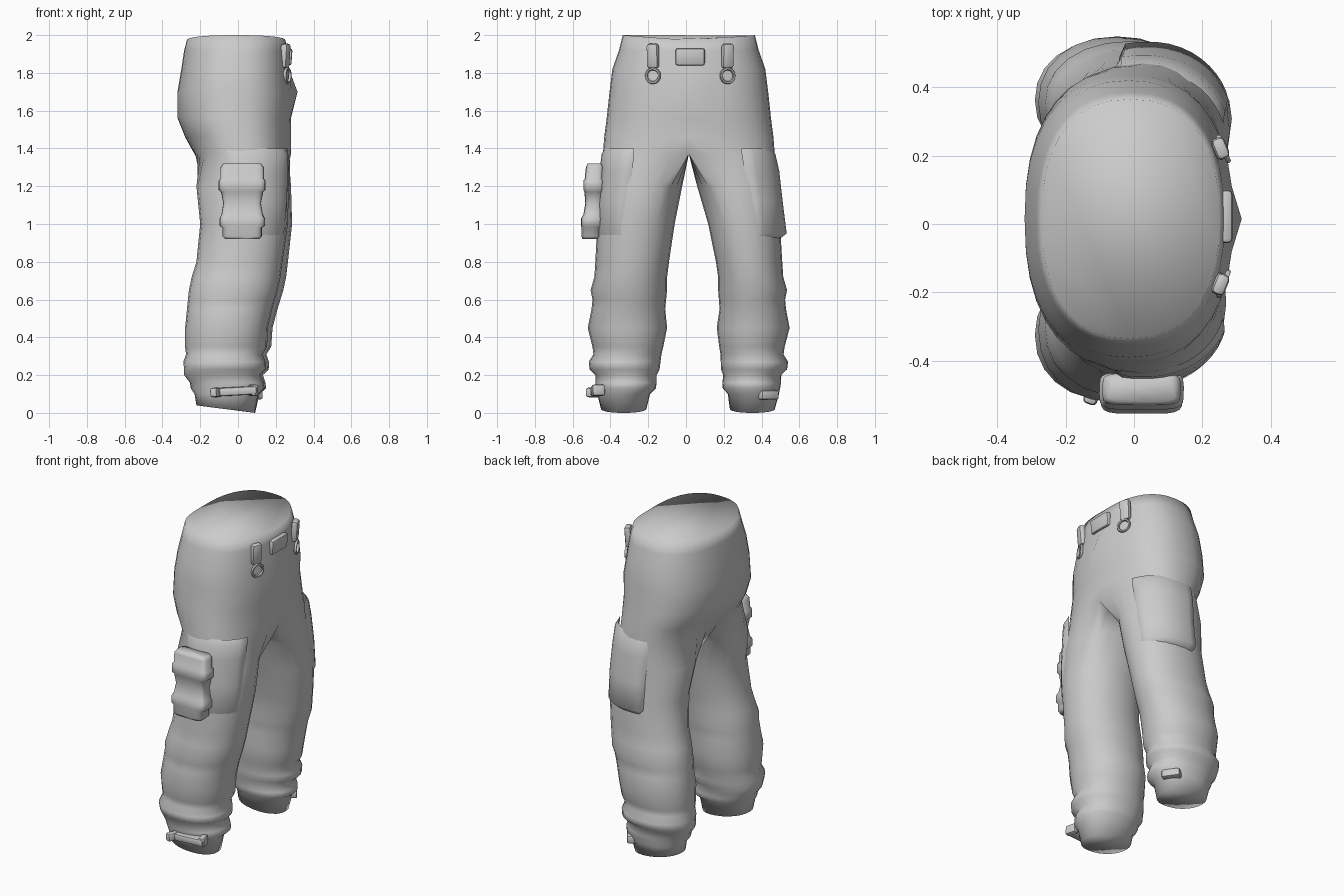
import bpy, bmesh
from math import sin, cos, pi, radians
from mathutils import Vector, Matrix

cube = bpy.data.objects.get("Cube")
if cube:
    bpy.data.objects.remove(cube)

cloth = bpy.data.materials.new("light grey cloth")
cloth.use_nodes = True
GREY = (0.6, 0.6, 0.6, 1)
cloth.diffuse_color = GREY
cloth.node_tree.nodes["Principled BSDF"].inputs["Base Color"].default_value = GREY

# Leg sections: height, back x, front x, outer y, inner y
LEG = [(.02, -.22, .09, .46, .22), (.1, -.23, .11, .48, .2), (.13, -.25, .145, .485, .17),
       (.16, -.255, .14, .49, .165), (.2, -.285, .125, .49, .165), (.23, -.285, .155, .52, .15),
       (.27, -.29, .155, .525, .145), (.31, -.275, .14, .5, .14), (.35, -.28, .165, .505, .13),
       (.45, -.28, .17, .53, .11), (.55, -.27, .195, .51, .12), (.6, -.265, .21, .505, .115),
       (.65, -.26, .225, .515, .11), (.72, -.245, .24, .495, .11), (.8, -.22, .25, .49, .1),
       (1, -.2, .275, .48, .07), (1.2, -.22, .275, .465, .03)]
# Hip sections: height, back x, front x, half width
HIP = [(1.37, -.23, .28, .455), (1.46, -.28, .28, .448), (1.56, -.32, .28, .435),
       (1.7, -.32, .29, .42), (1.82, -.3, .27, .405), (1.92, -.285, .265, .37),
       (1.98, -.27, .25, .35)]
N, HALF = 24, 9     # points per leg ring; ring steps from outer side to the centre seam


def power(v, e=.85):
    return abs(v) ** e * (1 if v > 0 else -1)


def leg_point(side, row, angle, grow=0):
    z, back, front, out, inn = row
    swell = sin(pi * z / 1.37)
    front += .015 * swell * side
    if side > 0:
        inn += .05 * swell
        out += .01 * swell
    x = (back + front) / 2 + ((front - back) / 2 + grow) * power(sin(angle), .93)
    y = (out + inn) / 2 + ((out - inn) / 2 + grow) * power(cos(angle), .93)
    tilt = -.02 * sin(angle) if z < .05 else 0
    return Vector((x, .01 + side * y, z + tilt))


def hip_point(side, row, k):
    z, back, front, width = row
    a = k / HALF * pi / 2
    x = (back + front) / 2 + (front - back) / 2 * power(sin(a))
    if k == HALF and 1.6 < z < 1.75:
        x += .025
    if z > 1.95:
        z += .025 * cos(a) - .005
    return Vector((x, .015 + side * width * power(cos(a)), z))


def section(z):
    rows = LEG + [HIP[0] + (0,)]
    for a, b in zip(rows, rows[1:]):
        if a[0] <= z <= b[0]:
            f = (z - a[0]) / (b[0] - a[0])
            return tuple(p + (q - p) * f for p, q in zip(a, b))


def finish(bm, name, angle=50):
    bmesh.ops.recalc_face_normals(bm, faces=bm.faces)
    mesh = bpy.data.meshes.new(name)
    bm.to_mesh(mesh)
    bm.free()
    ob = bpy.data.objects.new(name, mesh)
    bpy.context.collection.objects.link(ob)
    mesh.materials.append(cloth)
    bpy.ops.object.select_all(action='DESELECT')
    ob.select_set(True)
    bpy.context.view_layer.objects.active = ob
    bpy.ops.object.shade_smooth_by_angle(angle=radians(angle))


def bridge(bm, lower, upper, closed=True):
    n = len(lower)
    for i in range(n if closed else n - 1):
        j = (i + 1) % n
        bm.faces.new((lower[i], lower[j], upper[j], upper[i]))


# Trousers: two lofted legs that share a seam and open into the hips
bm = bmesh.new()
steps = range(-HALF, N - HALF)
for side in (-1, 1):
    rings = [[bm.verts.new(leg_point(side, r, k * 2 * pi / N)) for k in steps] for r in LEG]
    bm.faces.new(rings[0])
    front, back = hip_point(side, HIP[0], HALF), hip_point(side, HIP[0], -HALF)
    top = []
    for k in steps:
        if k <= HALF:
            p = hip_point(side, HIP[0], k)
        else:
            p = front.lerp(back, (k - HALF) / (N - 2 * HALF))
        top.append(bm.verts.new(p))
    rings.append(top)
    for a, b in zip(rings, rings[1:]):
        bridge(bm, a, b)
    previous = top[:2 * HALF + 1]
    for row in HIP[1:]:
        ring = [bm.verts.new(hip_point(side, row, k)) for k in range(-HALF, HALF + 1)]
        bridge(bm, previous, ring, closed=False)
        previous = ring
bmesh.ops.remove_doubles(bm, verts=bm.verts, dist=.001)
rim = [e for e in bm.edges if e.is_boundary]
bmesh.ops.edgeloop_fill(bm, edges=rim)
finish(bm, "trousers", 180)

# Thigh pockets: thin shells on the outer front of each leg that sink into the cloth
for side, name, flare in ((-1, "right_thigh_pocket", 0), (1, "left_thigh_pocket", .03)):
    bm = bmesh.new()
    lines = []
    for z, grow, share in ((1.4, -.015, 0), (1.37, .003, .2), (1.28, .007, .5), (1.12, .008, .6),
                           (.95, .003, 1), (.925, -.01, .3)):
        line = []
        for i in range(13):
            angle = radians(-20 + 8 * i)
            lift = grow + flare * share * cos(angle) ** 3
            if i in (0, 12):
                lift = -.012
            p = leg_point(side, section(min(z, 1.37)), angle, lift)
            p.z = z
            line.append(bm.verts.new(p))
        lines.append(line)
    for a, b in zip(lines, lines[1:]):
        bridge(bm, a, b, closed=False)
    finish(bm, name, 60)


def rounded_stack(name, rows, cx, cy):
    """Loft of rounded rectangles: height, half width, half depth, depth shift."""
    bm = bmesh.new()
    rings = []
    for z, w, d, shift in rows:
        rings.append([bm.verts.new((cx + w * power(cos(a), .4), cy + shift + d * power(sin(a), .4), z))
                      for a in (i * pi / 10 + .01 for i in range(20))])
    for a, b in zip(rings, rings[1:]):
        bridge(bm, a, b)
    bm.faces.new(rings[0])
    bm.faces.new(rings[-1])
    finish(bm, name, 70)


# Strapped pouch on the right thigh
rounded_stack("thigh_pouch", [
    (.92, .09, .04, -.02), (.935, .105, .05, -.015), (.98, .105, .05, -.015),
    (.99, .12, .057, -.01), (1.03, .12, .057, -.01), (1.05, .11, .05, -.005),
    (1.11, .1, .045, 0), (1.17, .112, .05, 0), (1.18, .124, .055, 0), (1.23, .124, .055, 0),
    (1.24, .115, .048, 0), (1.3, .115, .047, .005), (1.32, .1, .038, .005)], .022, -.488)


def block(name, size, loc, rot=(0, 0, 0), bevel=.012):
    bm = bmesh.new()
    bmesh.ops.create_cube(bm, size=1)
    bmesh.ops.scale(bm, vec=size, verts=bm.verts)
    bmesh.ops.bevel(bm, geom=bm.edges[:], offset=bevel, segments=2, affect='EDGES', profile=.5)
    for angle, axis in zip(rot, 'XYZ'):
        bmesh.ops.rotate(bm, verts=bm.verts, matrix=Matrix.Rotation(radians(angle), 3, axis))
    bmesh.ops.translate(bm, verts=bm.verts, vec=loc)
    finish(bm, name, 40)


def ring(name, loc, radius, tube, turn):
    bpy.ops.mesh.primitive_torus_add(major_radius=radius, minor_radius=tube, major_segments=16,
                                     minor_segments=6, location=loc,
                                     rotation=(0, pi / 2, radians(turn)))
    ob = bpy.context.object
    ob.name = name
    ob.data.materials.append(cloth)
    bpy.ops.object.shade_smooth_by_angle(angle=radians(60))


# Belt buckle, belt loops and hanging rings
block("belt_buckle", (.035, .155, .09), (.268, .022, 1.885), (0, 4, 0))
for y, turn, name in ((-.175, -22, "right"), (.22, 22, "left")):
    block(name + "_belt_loop", (.04, .065, .13), (.25, y, 1.89), (0, 4, turn), .015)
    ring(name + "_belt_ring", (.262, y, 1.785), .037, .008, turn)

# Ankle straps with their end tabs
block("right_ankle_strap", (.2, .06, .045), (0, -.475, .115), (0, -3, 0))
block("right_strap_tab", (.04, .1, .05), (-.115, -.48, .108), (0, -3, -20))
block("right_strap_end", (.04, .07, .06), (.08, -.465, .12), (0, -3, 15))
block("left_ankle_strap", (.07, .11, .05), (.075, .43, .095), (0, 0, 35))
